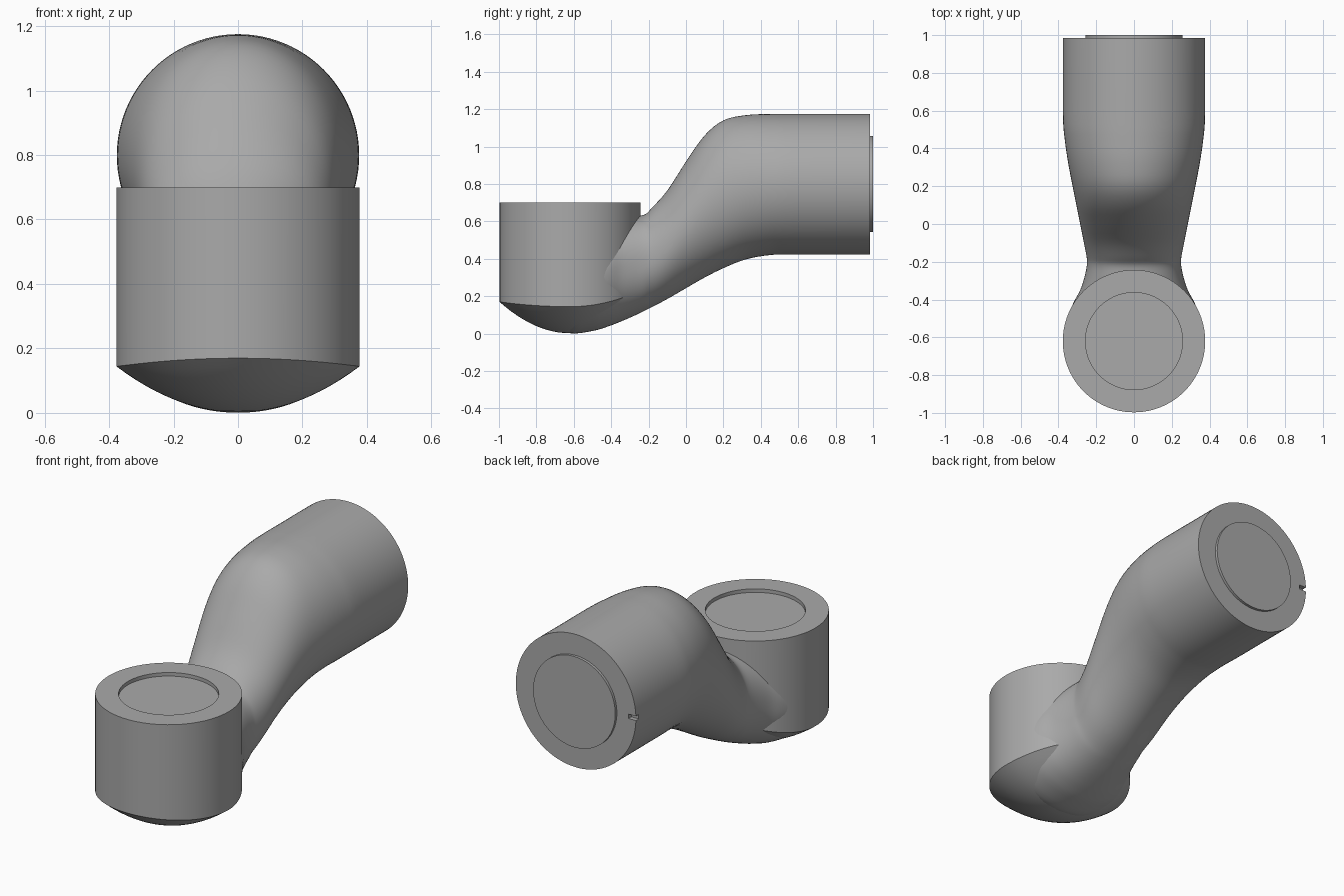
import bpy, bmesh
from math import cos, sin, pi, copysign

cube = bpy.data.objects.get("Cube")
if cube:
    bpy.data.objects.remove(cube, do_unlink=True)

grey = bpy.data.materials.new("satin grey")
grey.use_nodes = True
grey.diffuse_color = (0.4, 0.4, 0.4, 1)
grey.node_tree.nodes["Principled BSDF"].inputs["Base Color"].default_value = (0.4, 0.4, 0.4, 1)

SEG = 96
CUP_Y, RADIUS, DISC = -0.62, 0.377, 0.257

# Arm stations: y, underside z, top z, half width, squareness
STATIONS = [
    (-0.72, 0.05, 0.45, 0.28, 2), (-0.62, 0.002, 0.5, 0.355, 2),
    (-0.5, 0.014, 0.55, 0.35, 2.1), (-0.42, 0.037, 0.585, 0.322, 2.2),
    (-0.35, 0.064, 0.61, 0.285, 2.3), (-0.28, 0.094, 0.625, 0.262, 2.3),
    (-0.22, 0.123, 0.637, 0.25, 2.3), (-0.18, 0.143, 0.675, 0.25, 2.2),
    (-0.1, 0.185, 0.765, 0.265, 2.1), (0, 0.243, 0.92, 0.285, 2),
    (0.1, 0.3, 1.06, 0.305, 2), (0.2, 0.35, 1.14, 0.325, 2),
    (0.32, 0.397, 1.168, 0.348, 2), (0.45, 0.42, 1.174, 0.367, 2),
    (0.58, 0.423, 1.175, 0.376, 2), (0.985, 0.423, 1.175, 0.376, 2),
]


def make(name, rings):
    """Skin a list of equal closed rings and cap both ends."""
    bm = bmesh.new()
    loops = [[bm.verts.new(p) for p in ring] for ring in rings]
    for a, b in zip(loops, loops[1:]):
        for i in range(SEG):
            j = (i + 1) % SEG
            bm.faces.new((a[i], a[j], b[j], b[i]))
    bm.faces.new(loops[0])
    bm.faces.new(loops[-1])
    bmesh.ops.recalc_face_normals(bm, faces=bm.faces)
    mesh = bpy.data.meshes.new(name)
    bm.to_mesh(mesh)
    bm.free()
    mesh.materials.append(grey)
    obj = bpy.data.objects.new(name, mesh)
    bpy.context.collection.objects.link(obj)
    return obj


def activate(obj):
    bpy.ops.object.select_all(action='DESELECT')
    obj.select_set(True)
    bpy.context.view_layer.objects.active = obj


def smooth(obj):
    activate(obj)
    bpy.ops.object.shade_smooth_by_angle(angle=pi / 7)


def blend(a, b, c, d, t):
    """Catmull-Rom step from b to c."""
    return [q + t * ((r - p) + t * ((2 * p - 5 * q + 4 * r - s) + t * (3 * (q - r) + s - p))) / 2
            for p, q, r, s in zip(a, b, c, d)]


def section(y, low, high, width, power):
    mid, half = (low + high) / 2, (high - low) / 2
    ring = []
    for i in range(SEG):
        c, s = cos(2 * pi * i / SEG), sin(2 * pi * i / SEG)
        ring.append((width * copysign(abs(c) ** (2 / power), c), y,
                     mid + half * copysign(abs(s) ** (2 / power), s)))
    return ring


def underside(y):
    """Height of the belly of the cup along its centre line."""
    d = y - CUP_Y
    return 0.002 + (1.18 * d * d if d < 0 else 1.6 * d * d)


def circle(r, height):
    pts = [(r * cos(2 * pi * i / SEG), CUP_Y + r * sin(2 * pi * i / SEG)) for i in range(SEG)]
    return [(x, y, height(x, y)) for x, y in pts]


# Upright cup: rounded belly, straight wall, shallow round recess on top
belly = [circle(RADIUS * k / 12, lambda x, y: underside(y) + x * x) for k in range(1, 13)]
rim = [circle(r, lambda x, y, z=z: z)
       for r, z in ((RADIUS, 0.7), (DISC, 0.7), (DISC, 0.68))]
smooth(make("cup", belly + rim))

# Curved arm swelling into the round end
rings = []
last = len(STATIONS) - 1
for k in range(last):
    four = [STATIONS[min(max(k + o, 0), last)] for o in (-1, 0, 1, 2)]
    steps = 4 if k < last - 1 else 1
    rings += [section(*blend(*four, n / steps)) for n in range(steps)]
rings.append(section(*STATIONS[last]))
arm = make("arm", rings)

# Small locating notch in the end face
bpy.ops.mesh.primitive_cube_add(size=1, location=(-0.37, 0.985, 0.8))
cutter = bpy.context.object
cutter.name = "notch_cutter"
cutter.scale = (0.08, 0.05, 0.025)
cutter.hide_render = True
cut = arm.modifiers.new("notch", 'BOOLEAN')
cut.operation = 'DIFFERENCE'
cut.object = cutter
activate(arm)
bpy.ops.object.modifier_apply(modifier=cut.name)
bpy.data.objects.remove(cutter, do_unlink=True)
smooth(arm)

# Raised disc on the end face
smooth(make("end_disc", [section(y, 0.799 - DISC, 0.799 + DISC, DISC, 2) for y in (0.97, 1.0)]))
